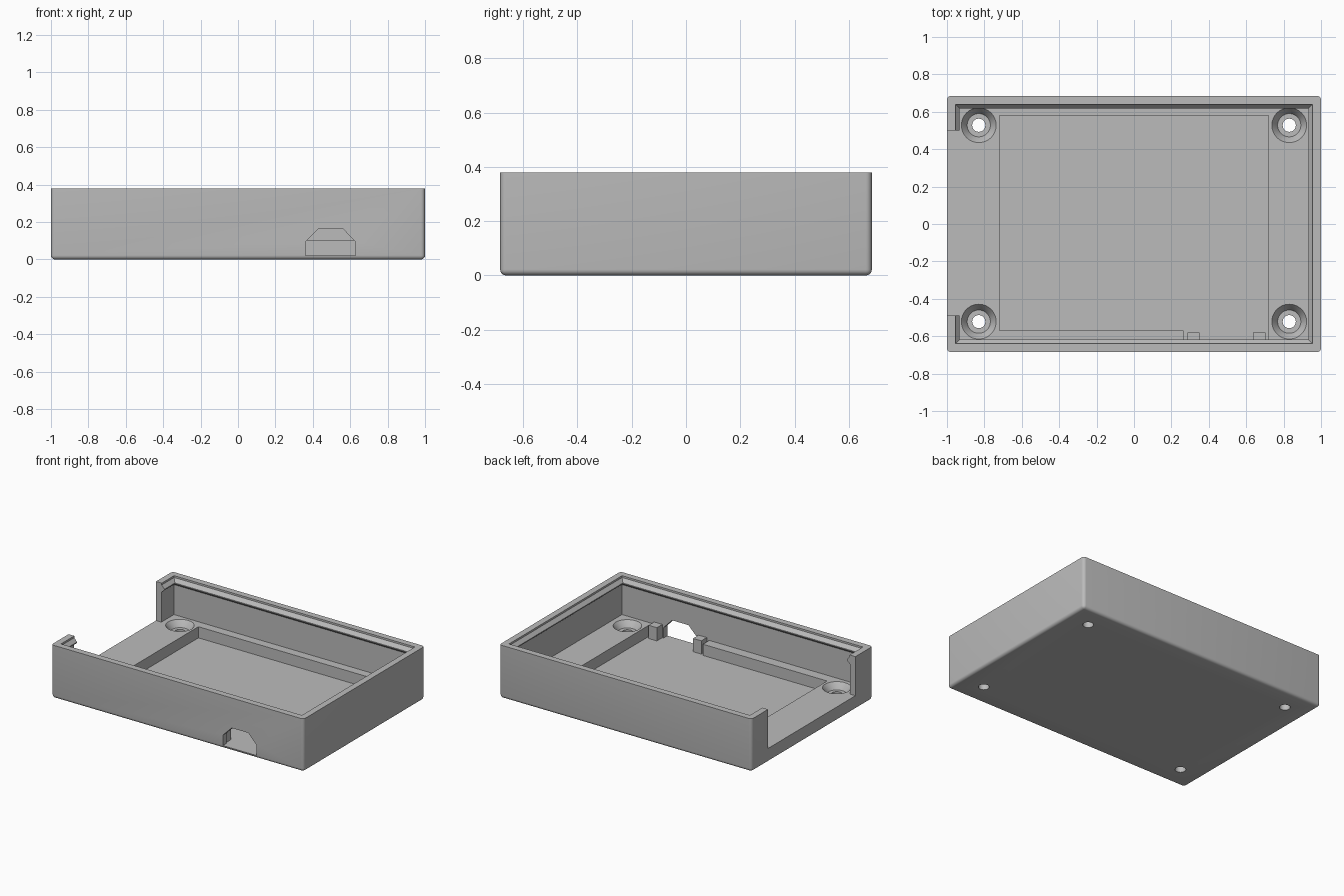
import bpy, bmesh, math

old = bpy.data.objects.get("Cube")
if old:
    bpy.data.objects.remove(old, do_unlink=True)

HX, HY, H = 1.0, 0.685, 0.38     # half length, half width, height
WALL, LEDGE, BASE = 0.043, 0.10, 0.02

gray = bpy.data.materials.new("plain gray plastic")
gray.use_nodes = True
gray.diffuse_color = (0.5, 0.5, 0.5, 1)
bsdf = gray.node_tree.nodes["Principled BSDF"]
bsdf.inputs["Base Color"].default_value = (0.5, 0.5, 0.5, 1)
bsdf.inputs["Roughness"].default_value = 0.6


def finish(bm, name):
    bmesh.ops.recalc_face_normals(bm, faces=bm.faces)
    mesh = bpy.data.meshes.new(name)
    bm.to_mesh(mesh)
    bm.free()
    ob = bpy.data.objects.new(name, mesh)
    bpy.context.collection.objects.link(ob)
    mesh.materials.append(gray)
    return ob


def loft(name, rings):
    """Solid skinned through closed rings with equal point counts."""
    bm = bmesh.new()
    loops = [[bm.verts.new(p) for p in ring] for ring in rings]
    n = len(loops[0])
    for a, b in zip(loops, loops[1:]):
        for i in range(n):
            j = (i + 1) % n
            bm.faces.new((a[i], a[j], b[j], b[i]))
    bm.faces.new(loops[0][::-1])
    bm.faces.new(loops[-1])
    return finish(bm, name)


def rect(x0, x1, y0, y1, z):
    return [(x0, y0, z), (x1, y0, z), (x1, y1, z), (x0, y1, z)]


def box(name, x0, x1, y0, y1, z0, z1):
    return loft(name, [rect(x0, x1, y0, y1, z) for z in (z0, z1)])


def circle(cx, cy, r, z, n=48):
    return [(cx + r * math.cos(math.tau * i / n),
             cy + r * math.sin(math.tau * i / n), z) for i in range(n)]


# Outer shell: rounded on the sides and underneath, crisp at the rim
bm = bmesh.new()
bmesh.ops.create_cube(bm, size=1)
for v in bm.verts:
    v.co = (v.co.x * 2 * HX, v.co.y * 2 * HY, (v.co.z + 0.5) * H)
soft = [e for e in bm.edges if min(v.co.z for v in e.verts) < H / 2]
bmesh.ops.bevel(bm, geom=soft, offset=0.022, segments=5, profile=0.5,
                affect='EDGES')
tray = finish(bm, "tray_shell")

cutters = []

# Cavity: its stepped section leaves a snap bead below the rim
section = [(WALL, LEDGE), (WALL, 0.315), (0.067, 0.335), (0.067, 0.342),
           (0.045, 0.367), (0.045, H + 0.1)]
cutters.append(loft("cavity", [rect(-HX + t, HX - t, -HY + t, HY - t, z)
                               for t, z in section]))

# Open end, down to the ledge
cutters.append(box("end_gap", -1.2, -0.9, -0.49, 0.5, LEDGE, 0.6))

# Sunken floor and its extension to the port
cutters.append(box("floor_pocket", -0.72, 0.72, -0.57, 0.58, BASE, 0.2))
cutters.append(box("port_pocket", 0.265, 0.72, -HY + WALL, -0.5, BASE, 0.15))

# Port with chamfered top corners
port = [(0.36, BASE), (0.627, BASE), (0.627, 0.095), (0.56, 0.165),
        (0.43, 0.165), (0.36, 0.095)]
cutters.append(loft("port", [[(x, y, z) for x, z in port]
                             for y in (-0.8, -0.6)]))

# Countersunk screw holes
for x in (-0.83, 0.83):
    for y in (-0.522, 0.528):
        profile = [(0.035, -0.1), (0.035, 0.055), (0.062, 0.055),
                   (0.07, 0.07), (0.093, LEDGE), (0.093, LEDGE + 0.02)]
        cutters.append(loft("screw_hole",
                            [circle(x, y, r, z) for r, z in profile]))

bpy.context.view_layer.objects.active = tray
for c in cutters:
    c.hide_render = True
    mod = tray.modifiers.new(c.name, 'BOOLEAN')
    mod.operation = 'DIFFERENCE'
    mod.solver = 'EXACT'
    mod.object = c
    bpy.ops.object.modifier_apply(modifier=mod.name)
    bpy.data.objects.remove(c, do_unlink=True)

# Board stops on both sides of the port
for side, x in (("right", 0.285), ("left", 0.637)):
    box(side + "_port_stop", x, x + 0.065, -0.655, -0.58, 0.01, 0.115)

bpy.ops.object.select_all(action='DESELECT')
tray.select_set(True)
bpy.ops.object.shade_smooth_by_angle(angle=math.radians(25))
